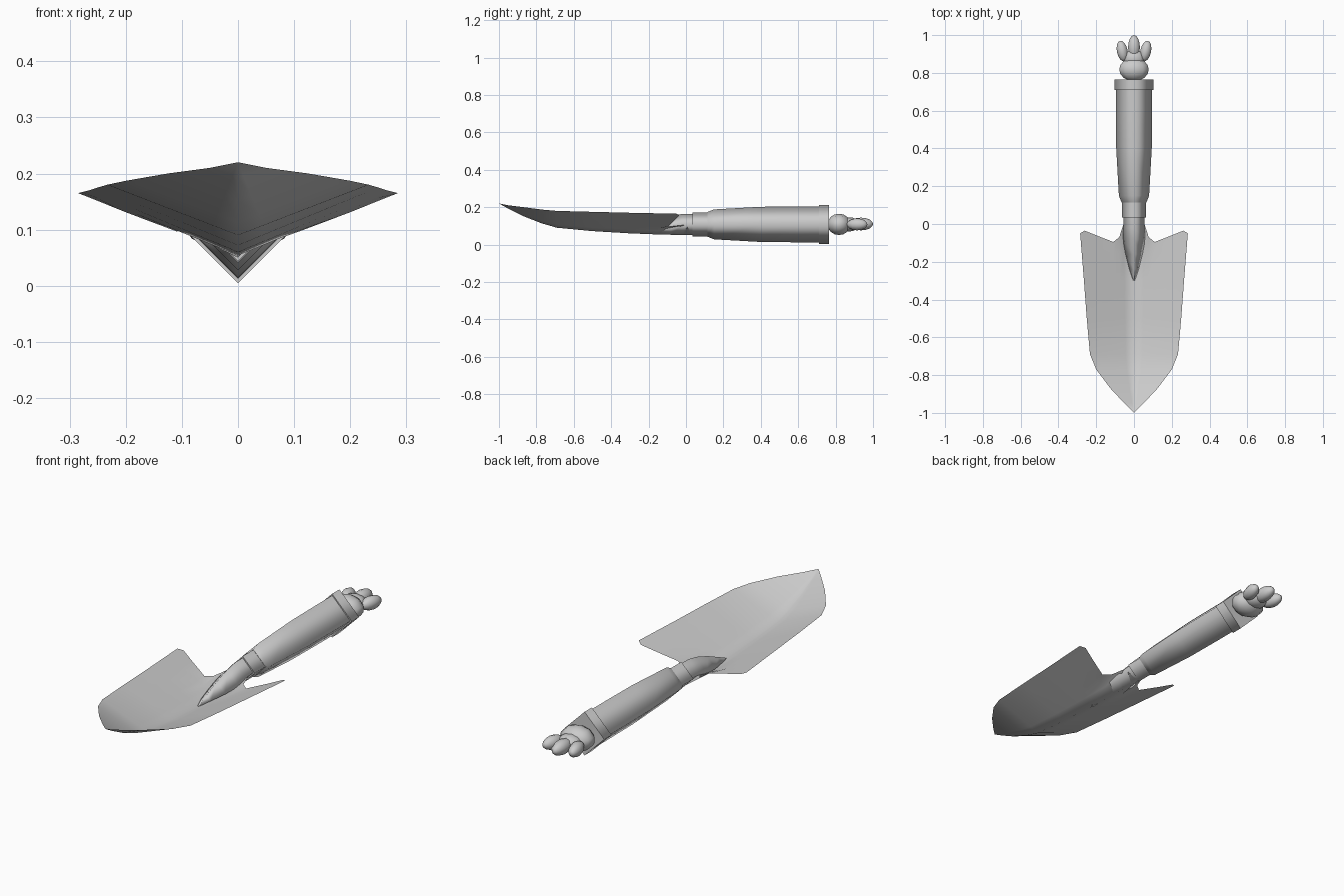
import bpy, bmesh, math
from mathutils import Vector, Matrix

cube = bpy.data.objects.get("Cube")
if cube:
    bpy.data.objects.remove(cube)

steel = bpy.data.materials.new("plain grey")
steel.use_nodes = True
GREY = (0.6, 0.6, 0.6, 1)
steel.diffuse_color = GREY
steel.node_tree.nodes["Principled BSDF"].inputs["Base Color"].default_value = GREY
AXIS = 0.108


def finish(bm, name, recalc=True):
    """Smooth the sides, keep faces across the long axis flat."""
    if recalc:
        bmesh.ops.recalc_face_normals(bm, faces=bm.faces)
    bm.normal_update()
    for f in bm.faces:
        f.smooth = abs(f.normal.y) < 0.95
    mesh = bpy.data.meshes.new(name)
    bm.to_mesh(mesh)
    bm.free()
    mesh.materials.append(steel)
    obj = bpy.data.objects.new(name, mesh)
    bpy.context.collection.objects.link(obj)
    return obj


def loft(name, stations):
    """Four-cornered rings (y, half width, side z, top z, bottom z)."""
    bm = bmesh.new()
    rings = [[bm.verts.new(p) for p in ((w, y, s), (0, y, t), (-w, y, s), (0, y, b))]
             for y, w, s, t, b in stations]
    for a, b in zip(rings, rings[1:]):
        for i in range(4):
            j = (i + 1) % 4
            bm.faces.new((a[i], a[j], b[j], b[i]))
    bm.faces.new(rings[0])
    bm.faces.new(rings[-1])
    return finish(bm, name)


def diamond(name, profile):
    return loft(name, [(y, r, AXIS, AXIS + r, AXIS - r) for y, r in profile])


# Blade: dished sheet; stations are y, half width, spine z, edge z
columns = [0, 0.19, 0.28, 0.39, 0.7, 0.91, 1]
stations = [(-0.95, 0.05, 0.192, 0.21), (-0.87, 0.125, 0.152, 0.2),
            (-0.77, 0.2, 0.113, 0.187), (-0.69, 0.233, 0.09, 0.18),
            (-0.5, 0.25, 0.072, 0.175), (-0.3, 0.265, 0.06, 0.17),
            (-0.15, 0.277, 0.054, 0.167)]
rows = [[(u * w, y, s + u * (e - s)) for u in columns] for y, w, s, e in stations]
# Shoulders curl up into the neck
rows.append([(0, 0.03, 0.05), (0.055, 0.0, 0.106), (0.078, -0.07, 0.098), (0.11, -0.095, 0.097),
             (0.2, -0.06, 0.131), (0.262, -0.035, 0.156), (0.285, -0.05, 0.165)])
bm = bmesh.new()
tip = bm.verts.new((0, -1, 0.22))
grid = []
for row in rows:
    left = [bm.verts.new((-x, y, z)) for x, y, z in reversed(row[1:])]
    grid.append(left + [bm.verts.new(p) for p in row])
for i in range(len(grid[0]) - 1):
    bm.faces.new((tip, grid[0][i + 1], grid[0][i]))
    for a, b in zip(grid, grid[1:]):
        bm.faces.new((a[i], a[i + 1], b[i + 1], b[i]))
finish(bm, "blade", recalc=False)

# Neck fades forward into the blade spine
loft("neck", [(-0.3, 0.004, 0.061, 0.063, 0.06), (-0.24, 0.025, 0.07, 0.09, 0.058),
              (-0.16, 0.045, 0.077, 0.125, 0.055), (-0.08, 0.06, 0.088, 0.152, 0.053),
              (-0.02, 0.056, 0.105, 0.164, 0.051), (0.04, 0.056, AXIS, 0.164, 0.051)])

# Handle and its collars
diamond("ferrule", [(0.035, 0.064), (0.118, 0.064)])
diamond("grip", [(0.115, 0.066), (0.15, 0.08), (0.4, 0.094), (0.6, 0.096), (0.715, 0.096)])
diamond("end_collar", [(0.71, 0.104), (0.765, 0.104)])


# Finial of rounded lobes
def lobe(name, centre, radii, turn=0):
    bm = bmesh.new()
    bmesh.ops.create_uvsphere(bm, u_segments=10, v_segments=8, radius=1)
    m = (Matrix.Translation(Vector(centre)) @ Matrix.Rotation(math.radians(turn), 4, "Z")
         @ Matrix.Diagonal((*radii, 1)) @ Matrix.Rotation(math.pi / 2, 4, "X"))
    bm.transform(m)
    obj = finish(bm, name)
    obj.data.shade_smooth()


lobe("finial_base", (0, 0.818, AXIS), (0.082, 0.062, 0.057))
lobe("finial_stem", (0, 0.875, AXIS), (0.058, 0.05, 0.038))
lobe("finial_centre_lobe", (0, 0.935, 0.11), (0.033, 0.065, 0.034))
for side, label in ((1, "left"), (-1, "right")):
    lobe(f"finial_{label}_lobe", (side * 0.062, 0.915, 0.108), (0.03, 0.056, 0.032), -side * 12)
